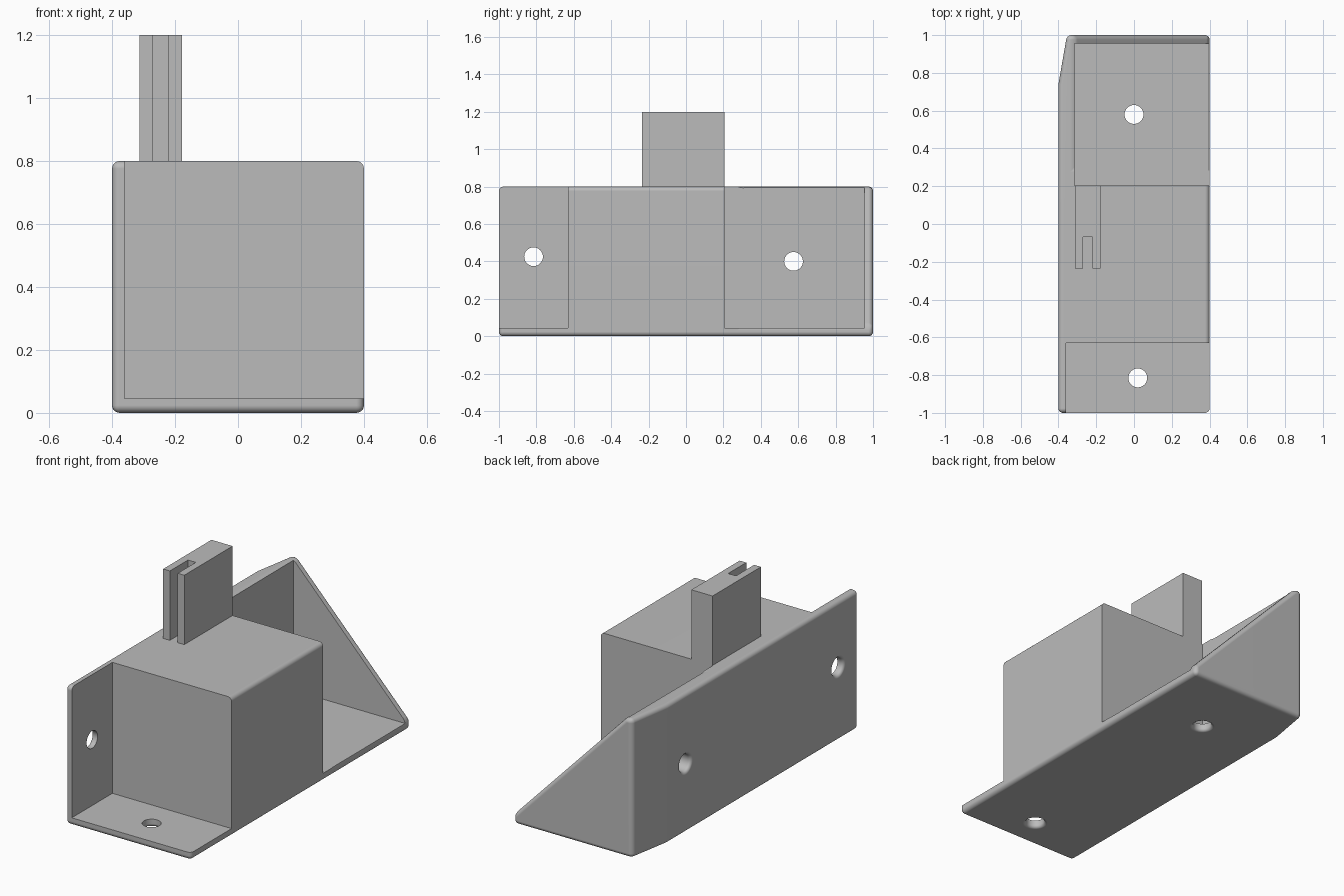
import bpy, bmesh, math
from mathutils import Matrix

if "Cube" in bpy.data.objects:
    bpy.data.objects.remove(bpy.data.objects["Cube"], do_unlink=True)

grey = bpy.data.materials.new("light_grey")
grey.use_nodes = True
COLOUR = (0.5, 0.5, 0.5, 1)
grey.diffuse_color = COLOUR
grey.node_tree.nodes["Principled BSDF"].inputs["Base Color"].default_value = COLOUR


def finish(name, bm):
    bmesh.ops.recalc_face_normals(bm, faces=bm.faces)
    mesh = bpy.data.meshes.new(name)
    bm.to_mesh(mesh)
    bm.free()
    mesh.materials.append(grey)
    ob = bpy.data.objects.new(name, mesh)
    bpy.context.collection.objects.link(ob)
    return ob


def prism(name, outline, lo, hi, along="z"):
    """Extrude an (x, y) outline along z, or an (x, z) outline along y."""
    place = (lambda a, b, h: (a, b, h)) if along == "z" else (lambda a, b, h: (a, h, b))
    bm = bmesh.new()
    rings = [[bm.verts.new(place(a, b, h)) for a, b in outline] for h in (lo, hi)]
    n = len(outline)
    for ring in rings:
        bm.faces.new(ring)
    for i in range(n):
        j = (i + 1) % n
        bm.faces.new((rings[0][i], rings[0][j], rings[1][j], rings[1][i]))
    return finish(name, bm)


def box(name, x0, x1, y0, y1, z0, z1):
    return prism(name, [(x0, y0), (x1, y0), (x1, y1), (x0, y1)], z0, z1)


def hole_cutter(name, matrix, radius=0.05, flare=0.018, sides=32):
    """Drill pointing along +z from the outer surface, with a rounded mouth."""
    profile = [(radius + flare, -0.02)]
    for i in range(6):
        t = i / 5 * math.pi / 2
        profile.append((radius + flare * (1 - math.sin(t)), flare * (1 - math.cos(t))))
    profile.append((radius, 0.15))
    bm = bmesh.new()
    rings = [[bm.verts.new((r * math.cos(2 * math.pi * k / sides),
                            r * math.sin(2 * math.pi * k / sides), z))
              for k in range(sides)] for r, z in profile]
    bm.faces.new(rings[0])
    bm.faces.new(rings[-1])
    for a, b in zip(rings, rings[1:]):
        for k in range(sides):
            m = (k + 1) % sides
            bm.faces.new((a[k], a[m], b[m], b[k]))
    bm.transform(matrix)
    return finish(name, bm)


def activate(ob):
    bpy.ops.object.select_all(action="DESELECT")
    ob.select_set(True)
    bpy.context.view_layer.objects.active = ob


def cut(ob, cutter):
    cutter.hide_render = True
    mod = ob.modifiers.new("cut", "BOOLEAN")
    mod.operation = "DIFFERENCE"
    mod.solver = "EXACT"
    mod.object = cutter
    activate(ob)
    bpy.ops.object.modifier_apply(modifier=mod.name)
    bpy.data.objects.remove(cutter, do_unlink=True)


# Bracket body: outer shell with a tapered rear corner and a sloping rear gusset
body = prism("bracket_body", [(-0.4, -1), (0.4, -1), (0.4, 1), (-0.355, 1), (-0.4, 0.74)], 0, 0.8)
cut(body, prism("slope_cutter", [(-0.41, 0.899), (0.45, 0.003), (0.45, 0.9)], 0.3, 1.1, "y"))

# Rounded outer edges
bevel = body.modifiers.new("rounding", "BEVEL")
bevel.width = 0.024
bevel.segments = 5
bevel.limit_method = "ANGLE"
bevel.angle_limit = math.radians(30)
bevel.use_clamp_overlap = False
activate(body)
bpy.ops.object.modifier_apply(modifier=bevel.name)

# Front and rear pockets leave the floor, side wall, block and gusset
cut(body, box("front_pocket", -0.36, 0.5, -1.1, -0.63, 0.045, 1))
cut(body, box("rear_pocket", -0.315, 0.5, 0.205, 0.955, 0.045, 1))

# Screw holes in the floor and in the side wall
for x, y in ((0.02, -0.815), (0, 0.58)):
    cut(body, hole_cutter("floor_hole", Matrix.Translation((x, y, 0))))
for y, z in ((-0.815, 0.425), (0.575, 0.4)):
    turn = Matrix.Rotation(math.pi / 2, 4, "Y")
    cut(body, hole_cutter("wall_hole", Matrix.Translation((-0.4, y, z)) @ turn))

activate(body)
bpy.ops.object.shade_smooth_by_angle(angle=math.radians(30))
weighted = body.modifiers.new("even_shading", "WEIGHTED_NORMAL")
weighted.keep_sharp = True

# Upright post with a slot open to the front
prism("slotted_post", [(-0.313, -0.235), (-0.27, -0.235), (-0.27, -0.07), (-0.22, -0.07),
                       (-0.22, -0.235), (-0.178, -0.235), (-0.178, 0.205), (-0.313, 0.205)], 0.8, 1.2)
